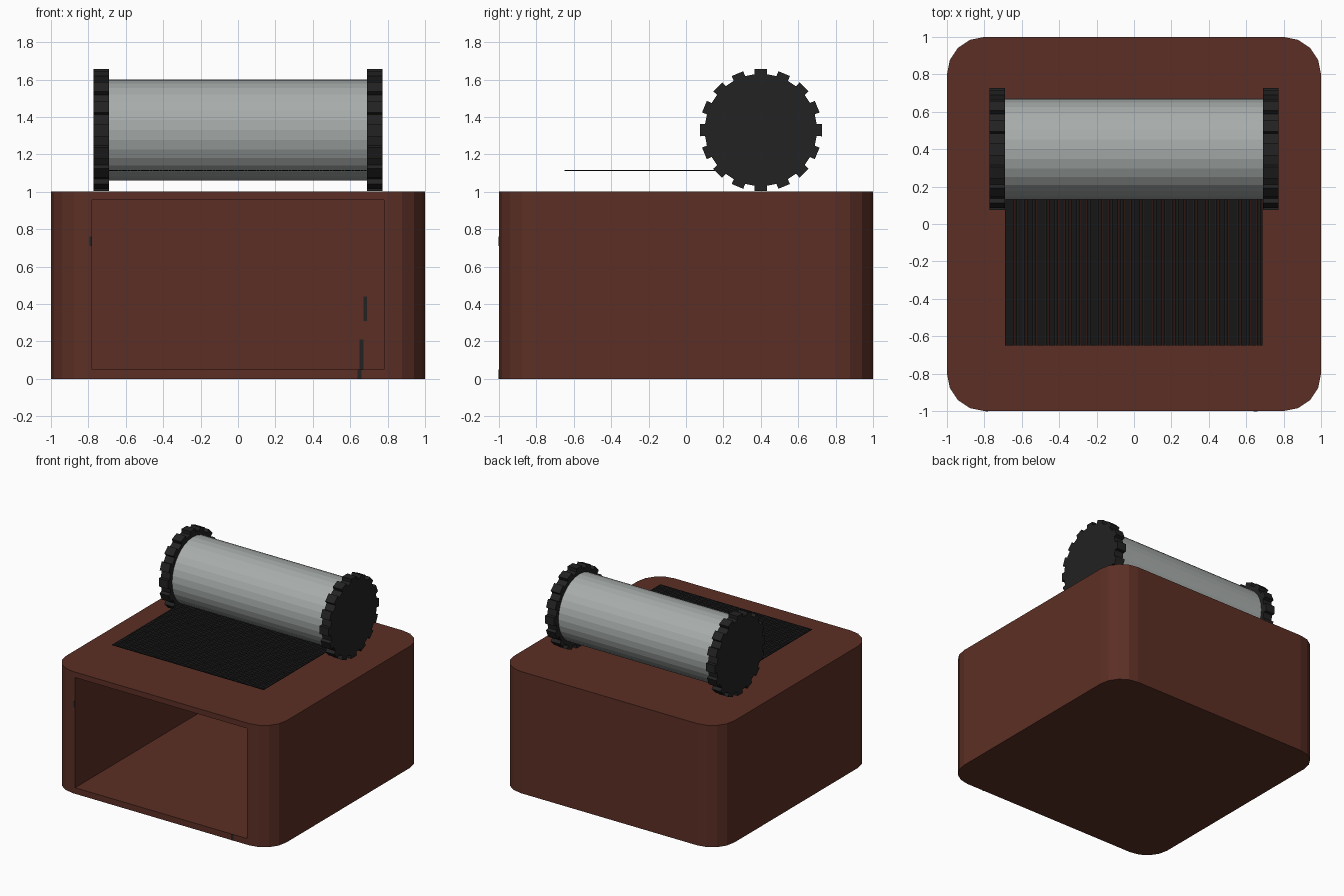
import bpy, bmesh, math
from mathutils import Vector

if "Cube" in bpy.data.objects:
    bpy.data.objects.remove(bpy.data.objects["Cube"])


def material(name, rgb):
    m = bpy.data.materials.new(name)
    m.diffuse_color = (*rgb, 1)
    m.use_nodes = True
    m.node_tree.nodes["Principled BSDF"].inputs["Base Color"].default_value = m.diffuse_color
    return m


WOOD = material("red brown wood", (0.105, 0.028, 0.018))
STEEL = material("grey steel", (0.39, 0.42, 0.41))
DARK = material("dark iron", (0.016, 0.016, 0.016))
BLACK = material("black comb", (0.008, 0.008, 0.008))


def add_object(name, bm, mat):
    bmesh.ops.recalc_face_normals(bm, faces=bm.faces)
    me = bpy.data.meshes.new(name)
    bm.to_mesh(me)
    bm.free()
    me.materials.append(mat)
    ob = bpy.data.objects.new(name, me)
    bpy.context.collection.objects.link(ob)
    return ob


def extrude(name, points, offset, mat):
    """Closed 3D outline pushed along an offset."""
    bm = bmesh.new()
    face = bm.faces.new([bm.verts.new(p) for p in points])
    out = bmesh.ops.extrude_face_region(bm, geom=[face])
    verts = [g for g in out["geom"] if isinstance(g, bmesh.types.BMVert)]
    bmesh.ops.translate(bm, verts=verts, vec=Vector(offset))
    return add_object(name, bm, mat)


def add_box(bm, x0, x1, y0, y1, z0, z1):
    vs = bmesh.ops.create_cube(bm, size=1)["verts"]
    for v in vs:
        v.co = (x1 if v.co.x > 0 else x0, y1 if v.co.y > 0 else y0, z1 if v.co.z > 0 else z0)


# Box body with rounded vertical corners
R, SEG = 0.2, 4
outline = []
for k, (sx, sy) in enumerate([(1, 1), (-1, 1), (-1, -1), (1, -1)]):
    for i in range(SEG + 1):
        a = math.pi / 2 * (k + i / SEG)
        outline.append((sx * (1 - R) + R * math.cos(a), sy * (1 - R) + R * math.sin(a), 0))
body = extrude("box_body", outline, (0, 0, 1), WOOD)

# Open front compartment
bm = bmesh.new()
add_box(bm, -0.78, 0.78, -1.2, 0.95, 0.05, 0.955)
cutter = add_object("compartment_cutter", bm, WOOD)
cutter.hide_render = True
cutter.hide_viewport = True
cut = body.modifiers.new("compartment", "BOOLEAN")
cut.object = cutter
cut.operation = "DIFFERENCE"
cut.solver = "EXACT"

# Pin cylinder lying along x
CY, CZ = 0.4, 1.33


def ring_point(x, r, a):
    return (x, CY + r * math.cos(a), CZ + r * math.sin(a))


drum = [ring_point(-0.69, 0.27, math.tau * i / 32) for i in range(32)]
extrude("drum", drum, (1.38, 0, 0), STEEL)

# Toothed end wheels
TEETH = 16
for side, name in ((-1, "left_gear"), (1, "right_gear")):
    pts = []
    for t in range(TEETH):
        for frac, r in ((-0.28, 0.3), (-0.26, 0.328), (0.26, 0.328), (0.28, 0.3)):
            pts.append(ring_point(side * 0.69, r, math.tau * (t + frac) / TEETH + math.pi / 2))
    extrude(name, pts, (side * 0.082, 0, 0), DARK)

# Comb of fine tines under the drum
bm = bmesh.new()
COUNT = 82
PITCH = 1.38 / COUNT
for i in range(COUNT):
    x = -0.69 + i * PITCH
    add_box(bm, x, x + PITCH - 0.0017, -0.65, 0.25, 1.111, 1.116)
add_object("comb_tines", bm, BLACK)

# Small dark marks on the front rim and on the compartment's back wall
bm = bmesh.new()
add_box(bm, 0.64, 0.66, -1.003, -0.999, 0, 0.05)
add_box(bm, -0.795, -0.78, -1.003, -0.999, 0.71, 0.76)
add_box(bm, 0.65, 0.67, 0.946, 0.951, 0.05, 0.21)
add_box(bm, 0.67, 0.69, 0.946, 0.951, 0.31, 0.44)
add_object("dark_marks", bm, DARK)
